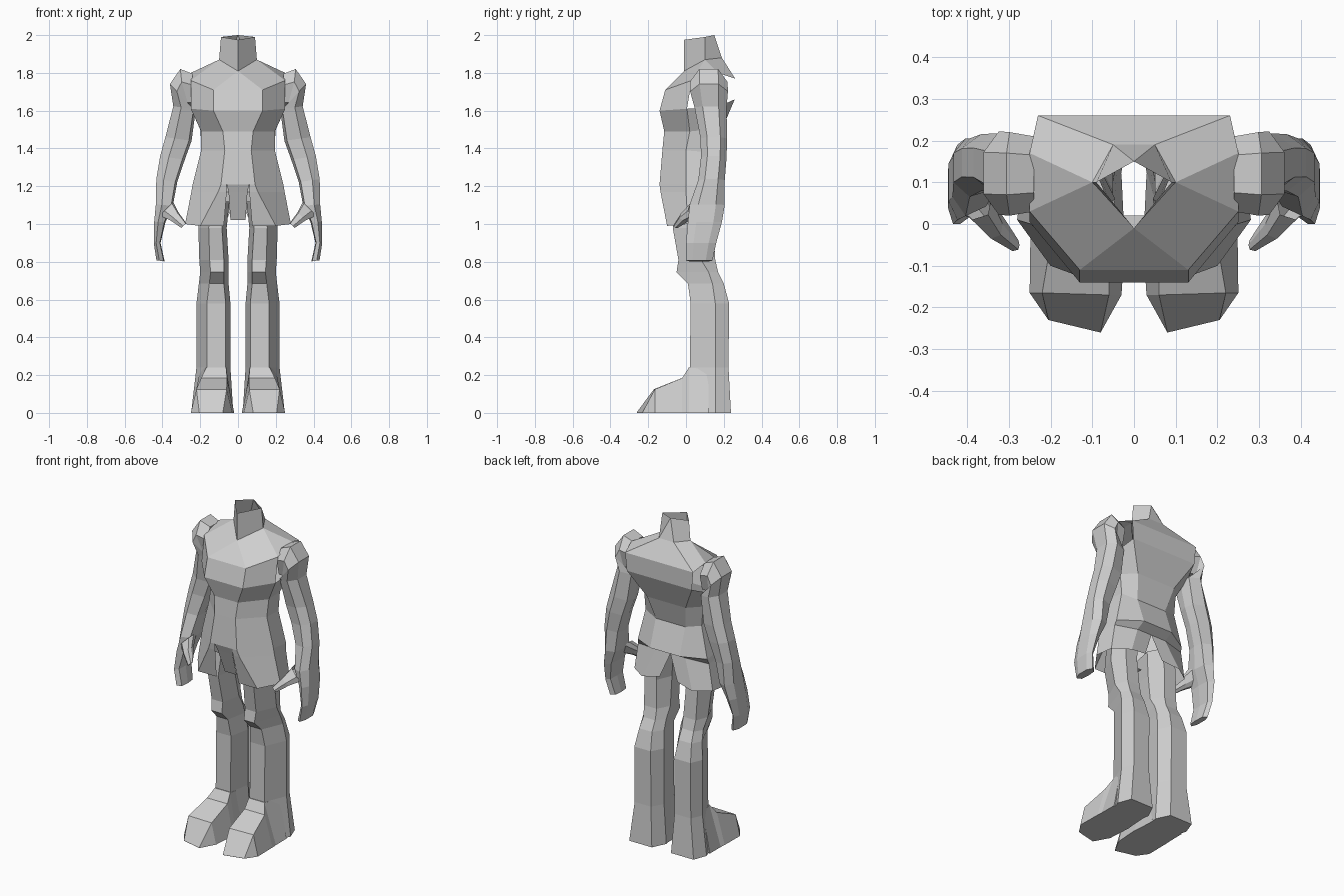
import bpy, bmesh, math

GREY = bpy.data.materials.new("plain_grey")
GREY.diffuse_color = (0.62, 0.62, 0.62, 1)


def loft(name, rings, closed=True, cap_start=False, cap_end=False, skip=()):
    """Skin a list of equal-length point rings, then mirror across x."""
    bm = bmesh.new()
    rows = [[bm.verts.new(p) for p in r] for r in rings]
    n = len(rows[0])
    for i in range(len(rows) - 1):
        for j in range(n if closed else n - 1):
            if (i, j) in skip:
                continue
            k = (j + 1) % n
            bm.faces.new((rows[i][j], rows[i][k], rows[i + 1][k], rows[i + 1][j]))
    if cap_start:
        bm.faces.new(rows[0])
    if cap_end:
        bm.faces.new(rows[-1])
    bmesh.ops.remove_doubles(bm, verts=bm.verts[:], dist=0.0005)
    bmesh.ops.recalc_face_normals(bm, faces=bm.faces[:])
    if not closed:
        # open shells: make the front-most face point forward
        front = min(bm.faces, key=lambda f: f.calc_center_median().y)
        if front.normal.y > 0:
            bmesh.ops.reverse_faces(bm, faces=bm.faces[:])
    me = bpy.data.meshes.new(name)
    bm.to_mesh(me)
    bm.free()
    me.materials.append(GREY)
    ob = bpy.data.objects.new(name, me)
    bpy.context.collection.objects.link(ob)
    mod = ob.modifiers.new("mirror", 'MIRROR')
    mod.use_clip = True
    mod.merge_threshold = 0.0005
    return ob


# Torso and open neck: front, front side, back side, back of each half ring
torso = [
    ((0, -.01, 1.975), (.09, .1, 1.99), (.09, .1, 1.99), (0, .15, 2.0)),
    ((0, -.01, 1.81), (.1, .1, 1.87), (.1, .1, 1.87), (.05, .19, 1.88)),
    ((.13, -.11, 1.71), (.25, .03, 1.76), (.25, .17, 1.8), (.23, .26, 1.77)),
    ((.13, -.14, 1.6), (.25, .005, 1.61), (.25, .17, 1.62), (.22, .258, 1.66)),
    ((.08, -.115, 1.49), (.195, .02, 1.49), (.2, .12, 1.5), (.13, .19, 1.5)),
    ((.07, -.125, 1.39), (.195, .0, 1.39), (.19, .12, 1.38), (.1, .15, 1.36)),
    ((.09, -.14, 1.21), (.24, .0, 1.21), (.235, .13, 1.19), (.1, .205, 1.2)),
]
half = [[(0, *r[0][1:]), *r, (0, *r[-1][1:])] for r in torso]
loft("torso", half, closed=False, skip={(2, 2), (2, 3)})  # armholes left open

# Split skirt panels under the waist, tucked behind the back hem
loft("skirt_panel", [
    [(.06, -.14, 1.21), (.09, -.14, 1.21), (.24, 0, 1.21),
     (.235, .13, 1.19), (.1, .205, 1.2), (.0, .205, 1.2)],
    [(.06, -.135, 1.17), (.105, -.135, 1.17), (.247, 0, 1.17),
     (.24, .12, 1.16), (.1, .15, 1.17), (.0, .15, 1.17)],
    [(.075, -.1, .99), (.2, -.1, .99), (.28, .01, 1.0),
     (.265, .12, 1.0), (.17, .185, 1.0), (.06, .17, 1.02)],
], closed=False)

# Centre flap hanging at the front
flap = [(.06, -.14, 1.21), (.05, -.125, 1.17), (.04, -.07, 1.02),
        (.04, .02, 1.02)]
loft("centre_flap", [[(0, y, z), (x, y, z)] for x, y, z in flap], closed=False)


def limb_ring(cx, cy, cz, w, d, tilt):
    """Seven-sided ring, w across the limb and d along y, tilted about y."""
    t = math.radians(tilt)
    pts = [(1, -.5), (1, .5), (.3, 1), (-.8, .75), (-1, 0), (-.8, -.75), (.3, -1)]
    return [(cx + w * u * math.cos(t), cy + d * v, cz + w * u * math.sin(t))
            for u, v in pts]


# Arm: shoulder cap, upper arm, forearm, flat mitten hand
loft("arm", [limb_ring(*a) for a in (
    (.24, .12, 1.71, .085, .09, 90),
    (.295, .12, 1.723, .098, .10, 84),
    (.308, .122, 1.685, .077, .10, 47),
    (.283, .13, 1.615, .06, .085, 8),
    (.315, .147, 1.45, .07, .07, 8),
    (.347, .147, 1.35, .066, .068, 8),
    (.377, .135, 1.23, .056, .07, 8),
    (.39, .112, 1.10, .045, .093, 5),
    (.414, .10, 1.01, .03, .09, 0),
    (.428, .08, .90, .018, .08, 0),
    (.41, .07, .805, .022, .07, 8),
)], cap_end=True)

# Thumb
loft("thumb", [limb_ring(*a) for a in (
    (.378, .06, 1.08, .05, .05, -45),
    (.336, .0, 1.04, .03, .035, -45),
    (.287, -.05, .992, .018, .015, -45),
)], cap_end=True)


def leg_ring(z, xi, xo, yf, ym, yb):
    return [(xi + .025, yf, z), (xo - .055, yf, z), (xo, ym, z),
            (xo - .03, yb, z), (xi + .04, yb, z), (xi, ym, z)]


# Leg: thigh, knee pad, calf, ankle
loft("leg", [leg_ring(*a) for a in (
    (1.12, .045, .205, -.06, .06, .14),
    (.98, .06, .21, -.07, .05, .145),
    (.81, .05, .205, -.04, .08, .155),
    (.745, .05, .20, -.05, .12, .17),
    (.685, .05, .207, .01, .14, .20),
    (.58, .04, .22, .025, .155, .228),
    (.24, .04, .22, .02, .155, .225),
    (0, .025, .248, .0, .155, .238),
)], cap_end=True)


def foot_ring(y, zt, xi, xo, bi, bo, skew):
    return [(xi, y, zt), (xo, y + skew, zt), (bo, y + skew, 0), (bi, y, 0)]


# Foot: wedge reaching forward to a slanted toe
loft("foot", [foot_ring(*a) for a in (
    (.12, .23, .05, .20, .03, .245, 0),
    (.015, .24, .063, .168, .025, .246, 0),
    (-.02, .185, .058, .195, .02, .248, 0),
    (-.17, .125, .06, .22, .03, .25, .005),
    (-.26, .004, .08, .205, .08, .205, .03),
)], cap_start=True, cap_end=True)
